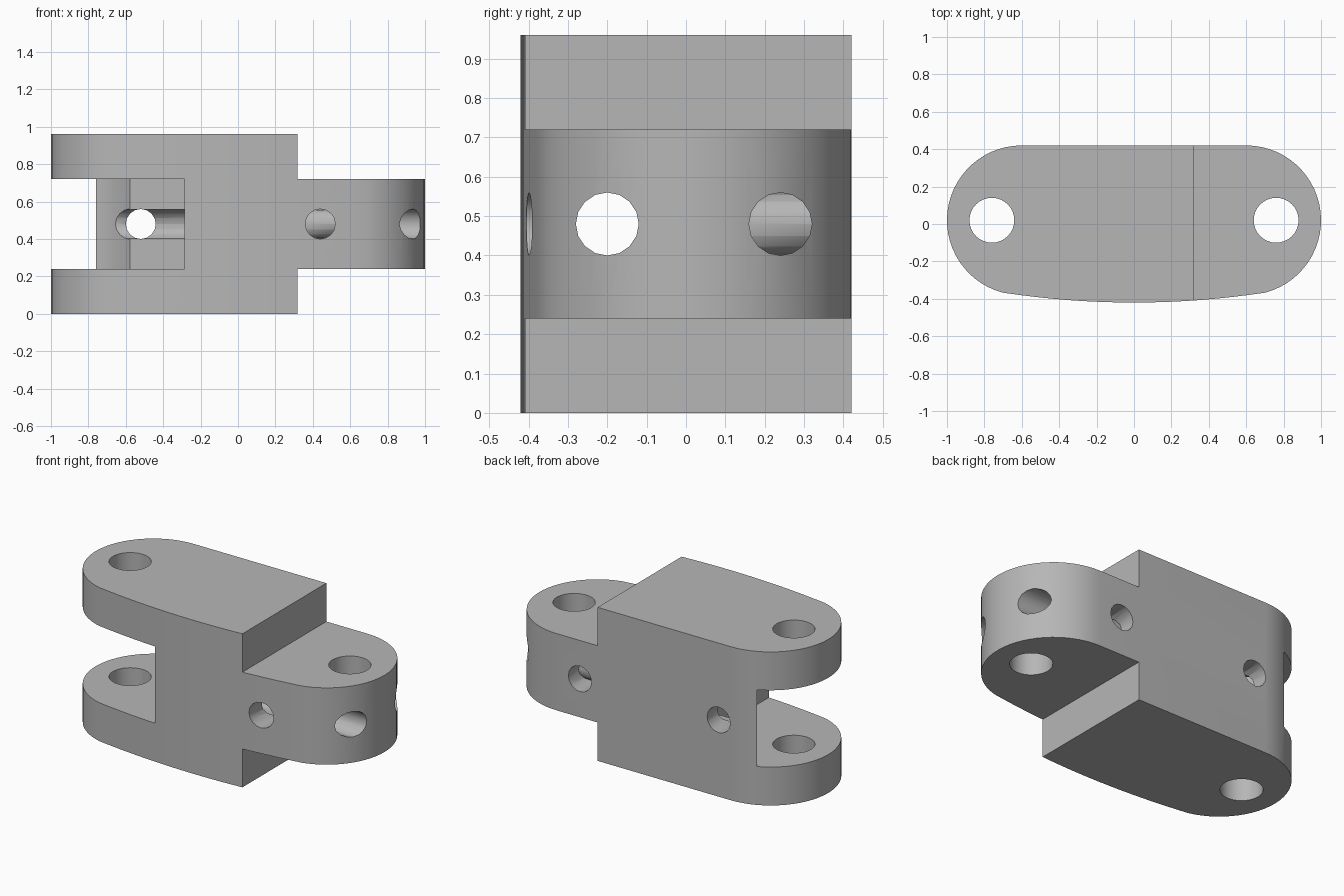
import bpy
import bmesh
from math import sin, cos, radians, pi
from mathutils import Matrix, Vector

cube = bpy.data.objects.get("Cube")
if cube:
    bpy.data.objects.remove(cube, do_unlink=True)

HEIGHT = 0.96
LUG_LOW, LUG_HIGH = 0.24, 0.72
MID = HEIGHT / 2
PIN_X, PIN_Y = 0.76, 0.02

grey = bpy.data.materials.new("plain grey")
grey.use_nodes = True
colour = (0.47, 0.47, 0.47, 1)
grey.diffuse_color = colour
grey.node_tree.nodes["Principled BSDF"].inputs["Base Color"].default_value = colour


def arc(cx, cy, r, start, end, steps):
    angles = [radians(start + (end - start) * i / steps) for i in range(steps + 1)]
    return [(cx + r * cos(a), cy + r * sin(a)) for a in angles]


def finish(name, bm):
    bmesh.ops.recalc_face_normals(bm, faces=bm.faces)
    mesh = bpy.data.meshes.new(name)
    bm.to_mesh(mesh)
    bm.free()
    mesh.materials.append(grey)
    obj = bpy.data.objects.new(name, mesh)
    bpy.context.collection.objects.link(obj)
    return obj


def prism(name, outline, low, high):
    bm = bmesh.new()
    face = bm.faces.new([bm.verts.new((x, y, low)) for x, y in outline])
    top = bmesh.ops.extrude_face_region(bm, geom=[face])
    verts = [v for v in top["geom"] if isinstance(v, bmesh.types.BMVert)]
    bmesh.ops.translate(bm, verts=verts, vec=(0, 0, high - low))
    return finish(name, bm)


def drill(name, centre, axis, radius, sides):
    bm = bmesh.new()
    turn = Vector((0, 0, 1)).rotation_difference(Vector(axis)).to_matrix().to_4x4()
    bmesh.ops.create_cone(bm, cap_ends=True, segments=sides, radius1=radius,
                          radius2=radius, depth=3,
                          matrix=Matrix.Translation(centre) @ turn)
    return finish(name, bm)


def box(x0, x1, y0, y1):
    return [(x0, y0), (x1, y0), (x1, y1), (x0, y1)]


# Body: round ends, flat back and slightly bowed front
right_end = arc(0.6, 0.02, 0.4, 90, -75.5, 28)
bow = [(x, -0.42 + 0.053 * (x / 0.7) ** 2)
       for x in [0.7 - 1.4 * i / 16 for i in range(1, 16)]]
left_end = [(-x, y) for x, y in reversed(right_end)]
link = prism("link_body", right_end + bow + left_end, 0, HEIGHT)

# Steps above and below the single lug
step = box(0.317, 1.3, -0.7, 0.7)
cutters = [
    prism("lower_step_cutter", step, -0.2, LUG_LOW),
    prism("upper_step_cutter", step, LUG_HIGH, 1.2),
]

# Slot between the two fork arms, with a curved rear seat
seat = arc(-0.92, 0.02, 0.4, 31.1, 90, 16)
slot = [(-1.3, -0.7), (-0.285, -0.7), (-0.285, seat[0][1])] + seat + [(-1.3, 0.42)]
cutters.append(prism("fork_slot_cutter", slot, LUG_LOW, LUG_HIGH))

# Upright pin holes, cross holes and long cord tunnels
for x in (-PIN_X, PIN_X):
    cutters.append(drill("pin_hole_cutter", (x, PIN_Y, MID), (0, 0, 1), 0.12, 32))
for x in (-0.52, 0.44):
    cutters.append(drill("cross_hole_cutter", (x, 0, MID), (0, 1, 0), 0.08, 16))
for y in (-0.2, 0.24):
    cutters.append(drill("tunnel_cutter", (0, y, MID), (1, 0, 0), 0.08, 16))

# Cut the body
bpy.ops.object.select_all(action='DESELECT')
bpy.context.view_layer.objects.active = link
link.select_set(True)
for cutter in cutters:
    cutter.hide_render = True
    mod = link.modifiers.new("cut", 'BOOLEAN')
    mod.operation = 'DIFFERENCE'
    mod.solver = 'EXACT'
    mod.object = cutter
    bpy.ops.object.modifier_apply(modifier=mod.name)
    bpy.data.objects.remove(cutter, do_unlink=True)

bpy.ops.object.shade_smooth_by_angle(angle=radians(30))
